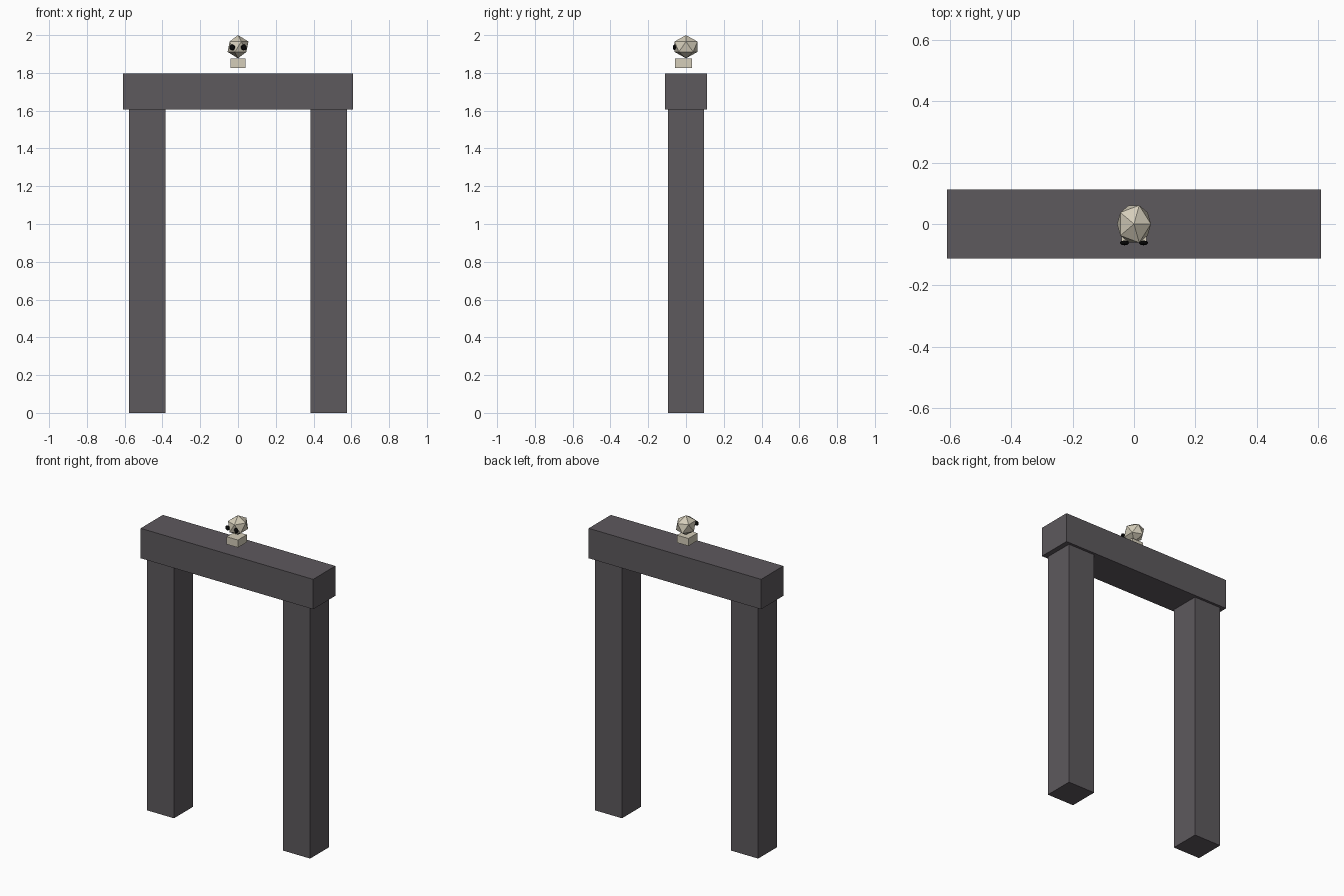
import bpy

if "Cube" in bpy.data.objects:
    bpy.data.objects.remove(bpy.data.objects["Cube"])


def material(name, color):
    m = bpy.data.materials.new(name)
    m.diffuse_color = (*color, 1)
    m.use_nodes = True
    m.node_tree.nodes["Principled BSDF"].inputs["Base Color"].default_value = m.diffuse_color
    return m


stone = material("dark_stone", (0.11, 0.10, 0.11))
bone = material("bone", (0.66, 0.61, 0.49))
black = material("black", (0.003, 0.003, 0.003))


def finish(name, mat, scale):
    ob = bpy.context.object
    ob.name = name
    ob.scale = scale
    ob.data.materials.append(mat)
    return ob


def box(name, center, size, mat):
    bpy.ops.mesh.primitive_cube_add(size=1, location=center)
    return finish(name, mat, size)


# Gate: two pillars and the lintel across them
PILLAR_H, TOP = 1.606, 1.797
for side, x in (("left", -0.481), ("right", 0.481)):
    box(side + "_pillar", (x, 0, PILLAR_H / 2), (0.192, 0.192, PILLAR_H), stone)
box("lintel", (0, 0, (PILLAR_H + TOP) / 2), (1.218, 0.224, TOP - PILLAR_H), stone)

# Skull: 20-sided cranium, stretched front to back, floating over a jaw block
bpy.ops.mesh.primitive_ico_sphere_add(subdivisions=1, radius=1, location=(0, 0, 1.9385))
finish("cranium", bone, (0.0615, 0.0715, 0.0615))
box("jaw", (0, -0.013, 1.851), (0.08, 0.09, 0.048), bone)

# Eye sockets: flattened dark beads on the front
for side, x in (("left", -0.031), ("right", 0.031)):
    bpy.ops.mesh.primitive_uv_sphere_add(segments=8, ring_count=6, radius=1,
                                         location=(x, -0.0615, 1.935))
    finish(side + "_eye", black, (0.0155, 0.008, 0.0155))
